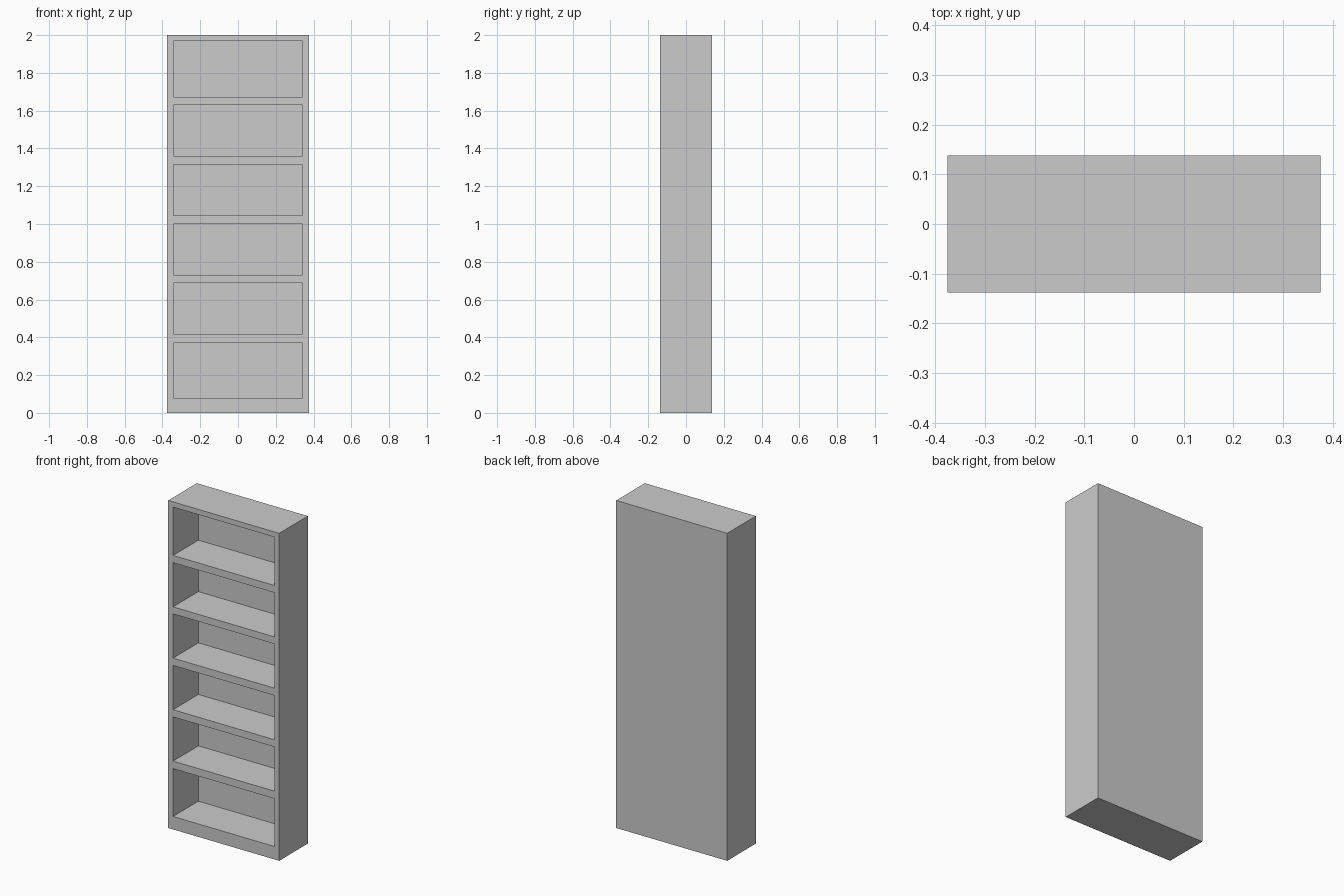
import bpy, bmesh
from mathutils import Matrix

if "Cube" in bpy.data.objects:
    bpy.data.objects.remove(bpy.data.objects["Cube"])

W, D, H = 0.75, 0.276, 2.0      # outer size
INNER_W = 0.684                 # width between the side panels
BACK_Y = 0.106                  # front face of the back panel
BAYS = [(0.079, 0.371), (0.417, 0.687), (0.731, 1.001),
        (1.046, 1.316), (1.359, 1.629), (1.673, 1.968)]   # bottom and top of each bay


def add_box(bm, lo, hi):
    size = [b - a for a, b in zip(lo, hi)]
    mid = [(a + b) / 2 for a, b in zip(lo, hi)]
    bmesh.ops.create_cube(bm, size=1,
                          matrix=Matrix.Translation(mid) @ Matrix.Diagonal((*size, 1)))


def make_object(name, boxes):
    bm = bmesh.new()
    for lo, hi in boxes:
        add_box(bm, lo, hi)
    mesh = bpy.data.meshes.new(name)
    bm.to_mesh(mesh)
    bm.free()
    obj = bpy.data.objects.new(name, mesh)
    bpy.context.collection.objects.link(obj)
    return obj


# Solid cabinet body
bookcase = make_object("bookcase", [((-W / 2, -D / 2, 0), (W / 2, D / 2, H))])

# Six shelf bays cut in from the front
cutter = make_object("bay_cutter", [((-INNER_W / 2, -D / 2 - 0.1, z0), (INNER_W / 2, BACK_Y, z1))
                                    for z0, z1 in BAYS])
cutter.hide_render = True

cut = bookcase.modifiers.new("shelf_bays", 'BOOLEAN')
cut.operation = 'DIFFERENCE'
cut.solver = 'EXACT'
cut.object = cutter
bpy.context.view_layer.objects.active = bookcase
bpy.ops.object.modifier_apply(modifier=cut.name)
bpy.data.objects.remove(cutter)
